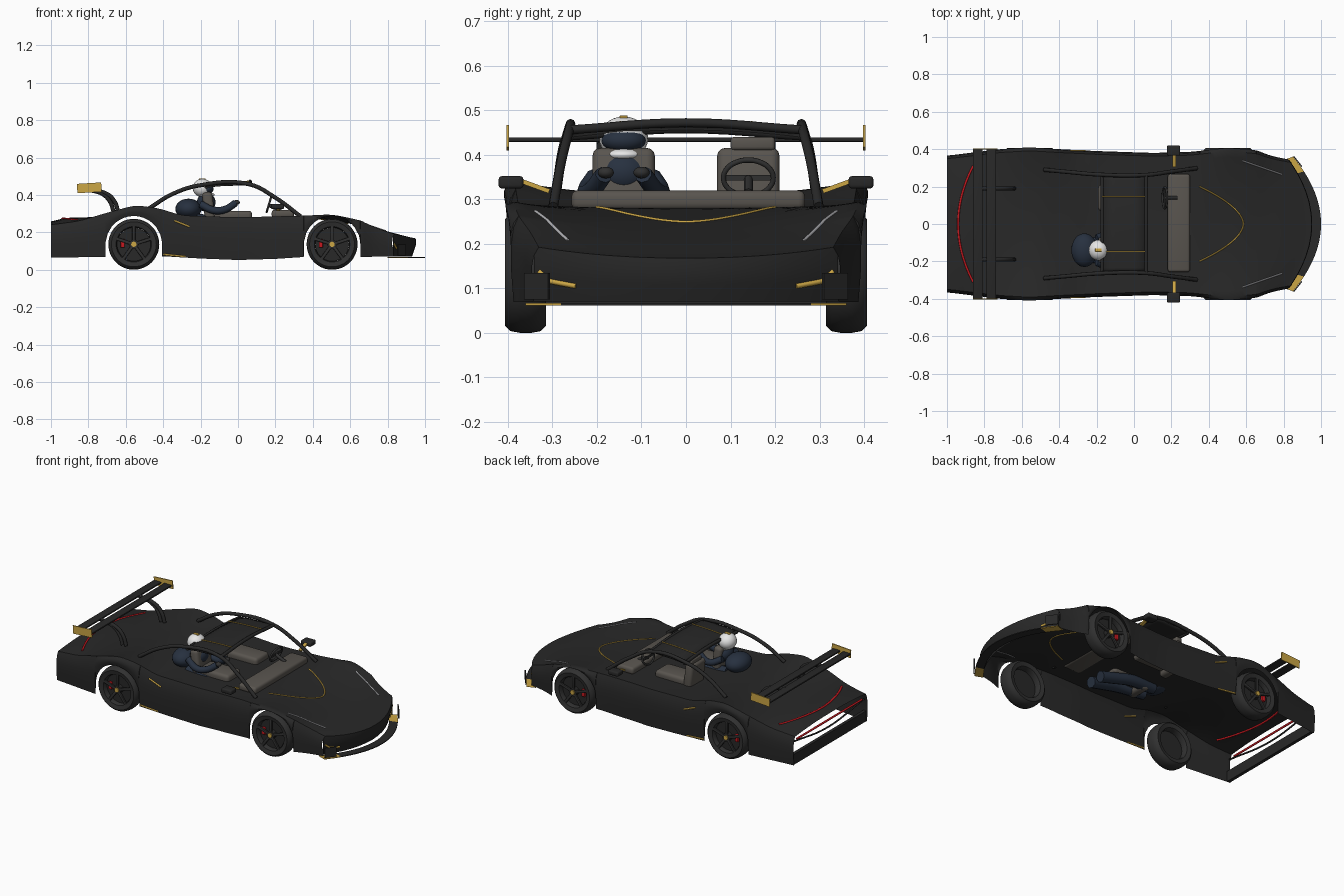
import bpy, bmesh, math
from mathutils import Vector, Euler
from mathutils.bvhtree import BVHTree

if "Cube" in bpy.data.objects:
    bpy.data.objects.remove(bpy.data.objects["Cube"])


def material(name, rgb):
    m = bpy.data.materials.new(name)
    m.use_nodes = True
    m.diffuse_color = (*rgb, 1)
    node = m.node_tree.nodes["Principled BSDF"]
    node.inputs["Base Color"].default_value = (*rgb, 1)
    node.inputs["Roughness"].default_value = 0.6
    return m


BLACK = material("body black", (0.021, 0.021, 0.021))
RUBBER = material("tyre grey", (0.03, 0.03, 0.03))
TAUPE = material("trim taupe", (0.1, 0.09, 0.078))
NAVY = material("suit navy", (0.02, 0.03, 0.05))
GOLD = material("gold", (0.6, 0.38, 0.06))
RED = material("light red", (0.6, 0.01, 0.015))
WHITE = material("helmet white", (0.8, 0.8, 0.8))
SILVER = material("lamp silver", (0.45, 0.45, 0.47))


def finish(name, mesh, mat, angle=35):
    ob = bpy.data.objects.new(name, mesh)
    bpy.context.collection.objects.link(ob)
    mesh.materials.clear()
    mesh.materials.append(mat)
    bpy.ops.object.select_all(action="DESELECT")
    ob.select_set(True)
    bpy.context.view_layer.objects.active = ob
    bpy.ops.object.shade_smooth_by_angle(angle=math.radians(angle))
    return ob


def from_bmesh(name, bm, mat, angle=35):
    bmesh.ops.recalc_face_normals(bm, faces=bm.faces)
    mesh = bpy.data.meshes.new(name)
    bm.to_mesh(mesh)
    bm.free()
    return finish(name, mesh, mat, angle)


def loft(name, rows, mat, close=False, angle=35):
    """Skin a list of equally long rows of points."""
    bm = bmesh.new()
    vs = [[bm.verts.new(p) for p in row] for row in rows]
    if close:
        vs.append(vs[0])
    for a, b in zip(vs, vs[1:]):
        for i in range(len(a) - 1):
            bm.faces.new((a[i], a[i + 1], b[i + 1], b[i]))
    return from_bmesh(name, bm, mat, angle)


def box(name, loc, size, mat, bevel=0.0, rot=(0, 0, 0)):
    bm = bmesh.new()
    bmesh.ops.create_cube(bm, size=1)
    bmesh.ops.scale(bm, vec=size, verts=bm.verts)
    if bevel:
        bmesh.ops.bevel(bm, geom=bm.edges[:], offset=bevel, segments=3, profile=0.5, affect="EDGES")
    ob = from_bmesh(name, bm, mat)
    ob.location, ob.rotation_euler = loc, rot
    return ob


def ball(name, loc, size, mat, rot=(0, 0, 0)):
    bm = bmesh.new()
    bmesh.ops.create_uvsphere(bm, u_segments=24, v_segments=14, radius=1)
    bmesh.ops.scale(bm, vec=size, verts=bm.verts)
    ob = from_bmesh(name, bm, mat, 80)
    ob.location, ob.rotation_euler = loc, rot
    return ob


def tube(name, pts, r, mat, smooth=True, cyclic=False):
    cu = bpy.data.curves.new(name, "CURVE")
    cu.dimensions, cu.bevel_depth, cu.bevel_resolution = "3D", r, 2
    cu.use_fill_caps, cu.resolution_u = True, 6
    sp = cu.splines.new("BEZIER")
    sp.bezier_points.add(len(pts) - 1)
    sp.use_cyclic_u = cyclic
    for bp, p in zip(sp.bezier_points, pts):
        bp.co = p
        bp.handle_left_type = bp.handle_right_type = "AUTO" if smooth else "VECTOR"
    tmp = bpy.data.objects.new(name + " path", cu)
    bpy.context.collection.objects.link(tmp)
    mesh = bpy.data.meshes.new_from_object(tmp.evaluated_get(bpy.context.evaluated_depsgraph_get()))
    bpy.data.objects.remove(tmp)
    return finish(name, mesh, mat, 60)


def lerp(table, x):
    for (a, u), (b, v) in zip(table, table[1:]):
        if x <= b:
            return u + (v - u) * max(0, x - a) / (b - a)
    return table[-1][1]


def soft(table, x):
    return sum(lerp(table, x + d * 0.012) for d in range(-3, 4)) / 7


# Body shell: width, shoulder height and centre height along the length
WIDTH = [(-1, .365), (-.92, .375), (-.72, .4), (-.56, .41), (-.4, .4), (-.2, .39), (.1, .38),
         (.3, .385), (.5, .408), (.65, .395), (.8, .365), (.95, .345)]
SHOULDER = [(-1, .24), (-.85, .26), (-.7, .305), (-.55, .345), (-.43, .33), (-.3, .29), (0, .28),
            (.35, .289), (.5, .296), (.62, .272), (.8, .225), (.95, .19)]
CENTRE = [(-1, .255), (-.93, .278), (-.8, .28), (-.5, .31), (-.35, .295), (-.2, .275), (.25, .28),
          (.35, .28), (.58, .25), (.8, .205), (.95, .165)]
SILL = [(-1, .065), (-.4, .072), (-.2, .06), (0, .052), (.2, .058), (.35, .068), (.95, .07)]
AXLES, ARCH, AXLE_Z = (-.557, .503), .151, .136


def bottom(x):
    for c in AXLES:
        if abs(x - c) < ARCH:
            return AXLE_Z + math.sqrt(ARCH ** 2 - (x - c) ** 2)
    return lerp(SILL, x)


def bend(x, y):
    return x - max(0, x - .66) / .29 * .125 * (abs(y) / .345) ** 2


def section(x):
    w, s, c, b = soft(WIDTH, x), soft(SHOULDER, x), soft(CENTRE, x), bottom(x)
    half = [(w * f, b + (s - .004 - b) * t) for f, t in ((.985, 0), (1, .4), (1, .65), (.985, .88))]
    half += [(w * .955, s)]
    for f in (.88, .78, .65, .5, .33, .16):
        blend = (f / .955) ** 2.2
        half.append((w * f, c + (s - c) * blend))
    full = half + [(0, c)] + [(-y, z) for y, z in reversed(half)]
    return [(bend(x, y), y, z) for y, z in full]


xs = [-1 + 1.95 * i / 90 for i in range(91)]
xs += [c + s * (ARCH + e) for c in AXLES for s in (-1, 1) for e in (-.0005, .0005)]
body = loft("body_shell", [section(x) for x in sorted(xs)], BLACK)

# Nose panel under the leading edge
lip = [p for p in section(.95) if abs(p[1]) < .345]
nose = loft("nose_panel", [[(x - d * t, y, z + (.07 - z) * t) for x, y, z in lip]
                           for t, d in ((0, 0), (.3, -.01), (.6, .01), (1, .02))], BLACK)
trees = [BVHTree.FromObject(o, bpy.context.evaluated_depsgraph_get()) for o in (body, nose)]


def decal(name, pts, mat, axis, r=.004):
    """Lay a thin strip on the body, dropped along the given axis."""
    out, d = [], Vector(axis)
    for p in pts:
        start = Vector(p) - d * 2
        hits = [h for h in (t.ray_cast(start, d) for t in trees) if h[0]]
        if hits:
            out.append(min(hits, key=lambda h: h[3])[0])
    if len(out) > 1:
        tube(name, out, r, mat, smooth=False)


def split(a, b, n=8):
    return [Vector(a).lerp(Vector(b), i / n) for i in range(n + 1)]


DOWN, BACK = (0, 0, -1), (-1, 0, 0)
arc = [i / 12 for i in range(-12, 13)]
decal("hood_stripe", [(.585 - .235 * abs(t) ** 1.8, .2 * t, 0) for t in arc], GOLD, DOWN)
decal("tail_arc_light", [(-.94 + .08 * t * t, .31 * t, 0) for t in arc], RED, DOWN, .006)
for s, side in ((-1, "right"), (1, "left")):
    decal(side + "_headlight", split((.58, s * .338, 0), (.79, s * .265, 0)), SILVER, DOWN)
    decal(side + "_nose_light", split((0, s * .33, .138), (0, s * .305, .116), 4)
          + split((0, s * .3, .115), (0, s * .247, .105), 4), GOLD, BACK, .006)
    decal(side + "_door_accent", split((-.34, 0, .262), (-.26, 0, .23)), GOLD, (0, -s, 0), .005)
    decal(side + "_sill_accent", split((-.4, 0, .082), (-.28, 0, .07)), GOLD, (0, -s, 0), .005)

# Splitter: thin crescent ahead of the nose with gold tips


def splitter(name, t0, t1, mat):
    ts = [t0 + (t1 - t0) * i / 20 for i in range(21)]
    loft(name, [[(1 - .15 * t * t - d, .36 * t * (1 - d), z) for t in ts]
                for d, z in ((0, .062), (0, .067), (.05, .067), (.05, .062))], mat, close=True)


splitter("splitter", -.78, .78, BLACK)
for s, side in ((-1, "right"), (1, "left")):
    splitter(side + "_splitter_tip", .78 * s, s, GOLD)
    box(side + "_nose_fin", (.875, s * .335, .105), (.07, .006, .06), BLACK, rot=(0, 0, -s * .9))

# Open tail: lower bumper, light strip and thin cross bar
box("rear_bumper", (-.985, 0, .098), (.02, .72, .065), BLACK)
tube("tail_light_strip", [(-.992, -.32, .215), (-.992, .32, .215)], .006, RED)
tube("tail_cross_bar", [(-.985, -.35, .205), (-.985, 0, .165), (-.985, .35, .205)], .005, BLACK)

# Roof panel, header bars and side rails
roof_rows = [[(x, y / 10 * .26, z - .016 * (y / 10) ** 2) for y in range(-10, 11)]
             for x, z in ((-.175, .462), (-.1, .47), (0, .474), (.07, .476))]
roof = loft("roof_panel", roof_rows, BLACK)
roof.modifiers.new("thickness", "SOLIDIFY").thickness = .008
for name, x, z in (("front_header", .065, .472), ("rear_header", -.17, .458)):
    tube(name, [(x, -.262, z - .016), (x, 0, z), (x, .262, z - .016)], .01, BLACK)
for s, side in ((-1, "right"), (1, "left")):
    tube(side + "_roof_rail", [(-.48, s * .29, .325), (-.35, s * .278, .405), (-.2, s * .265, .452),
                               (.06, s * .262, .457), (.2, s * .28, .385), (.335, s * .298, .285)],
         .011, BLACK)
    tube(side + "_roof_stripe", [(-.17, s * .148, .461), (-.05, s * .148, .47), (.06, s * .148, .473)],
         .003, GOLD)

# Mirrors and rear wing
for s, side in ((-1, "right"), (1, "left")):
    box(side + "_mirror", (.212, s * .393, .338), (.07, .056, .028), BLACK, .008)
    box(side + "_mirror_arm", (.215, s * .34, .33), (.02, .07, .01), GOLD, rot=(s * .35, 0, 0))
    box(side + "_wing_plate", (-.795, s * .4, .438), (.13, .006, .05), GOLD, rot=(0, -.06, 0))
    for k in (0, .025):
        tube(side + "_wing_strut", [(-.64 - k, s * .19, .31), (-.66 - k, s * .19, .365),
                                    (-.7 - k, s * .19, .405), (-.82, s * .19, .43)], .011, BLACK)
for name, x in (("rear_wing_blade", -.835), ("front_wing_blade", -.763)):
    box(name, (x, 0, .434), (.052, .8, .01), BLACK, .003)

# Wheels
TYRE = [(.095, -.04), (.12, -.046), (.132, -.034), (.136, -.012), (.136, .012), (.132, .034),
        (.12, .046), (.095, .04), (.09, .03), (.09, -.03), (.095, -.04)]
for cx, end in zip(AXLES, ("rear", "front")):
    for s, side in ((-1, "right"), (1, "left")):
        tag, cy = f"{side}_{end}_", s * .36
        turns = [math.tau * i / 48 for i in range(48)]
        loft(tag + "tyre", [[(cx + r * math.cos(a), cy + y, AXLE_Z + r * math.sin(a)) for r, y in TYRE]
                            for a in turns], RUBBER, close=True)
        for name, r, d, off, mat in (("brake_disc", .09, .012, .005, BLACK),
                                     ("hub", .025, .03, .025, BLACK), ("hub_cap", .014, .01, .042, GOLD)):
            bm = bmesh.new()
            bmesh.ops.create_cone(bm, cap_ends=True, segments=32, radius1=r, radius2=r, depth=d)
            ob = from_bmesh(tag + name, bm, mat)
            ob.location, ob.rotation_euler = (cx, cy + s * off, AXLE_Z), (math.pi / 2, 0, 0)
        for i in range(5):
            a = math.tau * i / 5 + math.pi / 2
            box(tag + "spoke", (cx + .056 * math.cos(a), cy + s * .034, AXLE_Z + .056 * math.sin(a)),
                (.085, .012, .017), RUBBER, .003, (0, -a, 0))
        box(tag + "brake_caliper", (cx - .06, cy + s * .018, AXLE_Z + .005), (.022, .016, .045), RED, .004)

# Cabin: dashboard, steering wheel and seats
box("dashboard", (.24, .005, .298), (.12, .525, .044), TAUPE, .015)
ring = [(.165 + .012 * math.sin(a), .14 + .056 * math.cos(a), .348 + .04 * math.sin(a))
        for a in [math.tau * i / 12 for i in range(12)]]
tube("steering_wheel", ring, .006, RUBBER, cyclic=True)
box("steering_spoke", (.165, .14, .348), (.008, .1, .012), RUBBER)
tube("steering_column", [(.165, .14, .345), (.23, .14, .315)], .01, RUBBER)
for y, side in ((-.14, "driver"), (.14, "passenger")):
    box(side + "_seat_back", (-.155, y, .32), (.055, .14, .19), TAUPE, .018, (0, -.12, 0))
    box(side + "_seat_cushion", (-.03, y, .285), (.21, .13, .06), TAUPE, .018)
box("passenger_headrest", (-.16, .15, .425), (.04, .1, .03), TAUPE, .008)

# Driver
dy = -.14
ball("driver_torso", (-.265, dy, .325), (.07, .09, .055), NAVY)
ball("driver_chest", (-.17, dy, .36), (.05, .06, .05), NAVY)
ball("driver_collar", (-.17, dy, .4), (.045, .045, .016), WHITE)
ball("driver_helmet", (-.19, dy, .437), (.052, .055, .049), WHITE)
ball("driver_visor", (-.168, dy, .432), (.037, .05, .028), NAVY)
box("helmet_crest", (-.19, dy, .485), (.035, .018, .006), GOLD, .002)
for s, side in ((-1, "right"), (1, "left")):
    tube(side + "_driver_arm", [(-.2, dy + s * .065, .35), (-.13, dy + s * .085, .318),
                                (-.07, dy + s * .07, .322), (-.015, dy + s * .045, .355)], .02, NAVY)
    ball(side + "_driver_glove", (-.008, dy + s * .04, .36), (.018, .018, .013), RUBBER)
    tube(side + "_driver_leg", [(-.22, dy + s * .04, .265), (-.05, dy + s * .05, .25),
                                (.06, dy + s * .045, .225), (.16, dy + s * .04, .2)], .034, NAVY)
